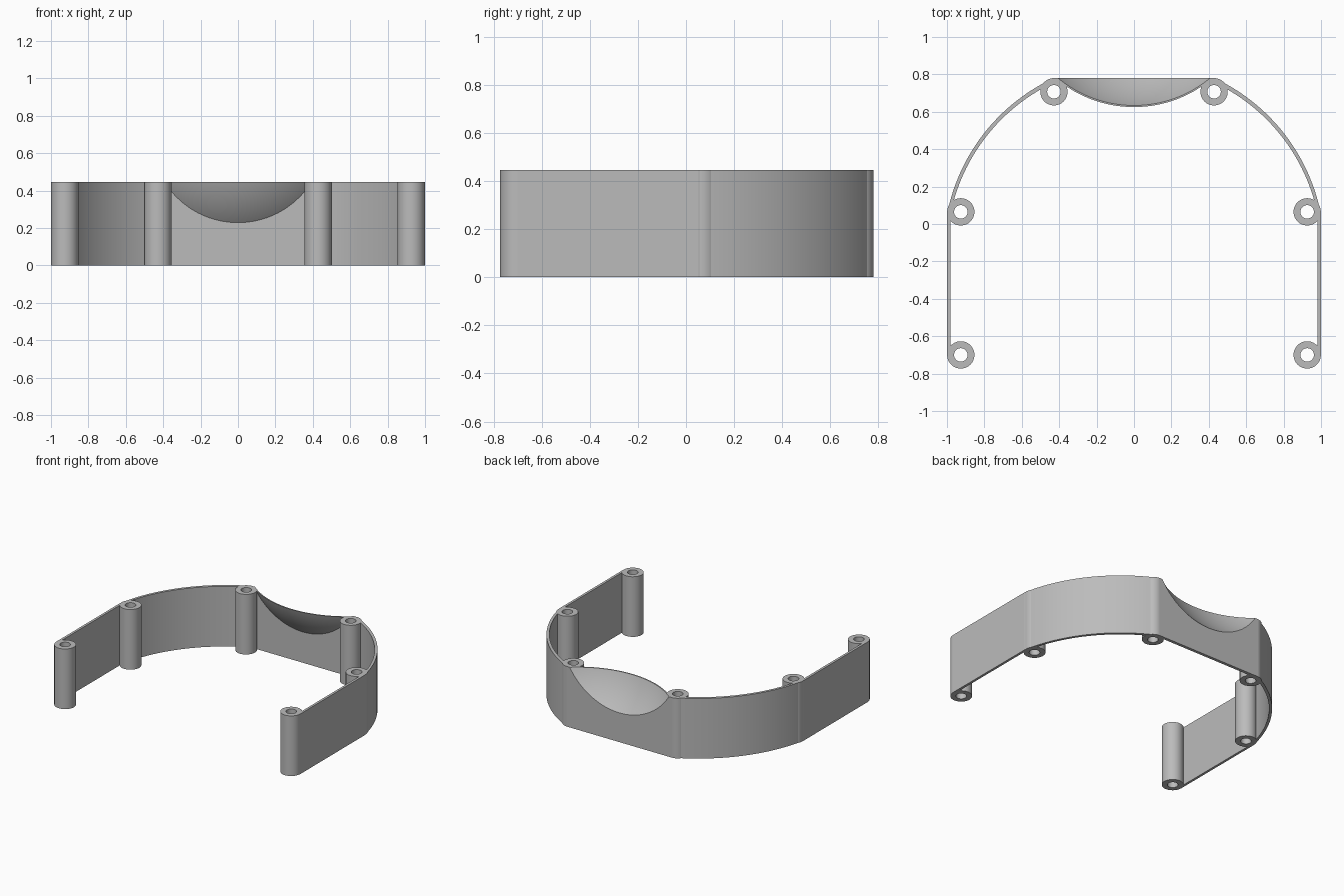
import bpy
import bmesh
from math import sin, cos, atan2, hypot

old = bpy.data.objects.get("Cube")
if old:
    bpy.data.objects.remove(old, do_unlink=True)

HEIGHT = 0.445
BACK_Y = 0.78
CORNER_X = 0.43
BEND_Y = 0.05
FRONT_Y = -0.70
ARC_Y = -0.1435
SCOOP = (0, 1.271, 0.6925)
SCOOP_R = 0.692
SHELL = 0.008

grey = bpy.data.materials.new("plain grey")
grey.use_nodes = True
grey.diffuse_color = (0.5, 0.5, 0.5, 1)
grey.node_tree.nodes["Principled BSDF"].inputs["Base Color"].default_value = (0.5, 0.5, 0.5, 1)


def finish(name, bm):
    bmesh.ops.recalc_face_normals(bm, faces=bm.faces)
    mesh = bpy.data.meshes.new(name)
    bm.to_mesh(mesh)
    bm.free()
    mesh.materials.append(grey)
    obj = bpy.data.objects.new(name, mesh)
    bpy.context.collection.objects.link(obj)
    return obj


def activate(obj):
    bpy.ops.object.select_all(action="DESELECT")
    obj.select_set(True)
    bpy.context.view_layer.objects.active = obj


def combine(obj, other, operation):
    activate(obj)
    mod = obj.modifiers.new("cut", "BOOLEAN")
    mod.object, mod.operation, mod.solver = other, operation, "EXACT"
    bpy.ops.object.modifier_apply(modifier=mod.name)


def ball(name, radius):
    bm = bmesh.new()
    bmesh.ops.create_uvsphere(bm, u_segments=128, v_segments=64, radius=radius)
    bmesh.ops.translate(bm, verts=bm.verts, vec=SCOOP)
    obj = finish(name, bm)
    obj.hide_render = True
    return obj


def half_outline(side_x, bend_y, corner_x, back_y):
    """Straight side, arc about the centre line, then the back corner."""
    a0 = atan2(bend_y - ARC_Y, side_x)
    a1 = atan2(back_y - ARC_Y, corner_x)
    r = hypot(side_x, bend_y - ARC_Y)
    r1 = hypot(corner_x, back_y - ARC_Y)
    pts = [(side_x, FRONT_Y)]
    for i in range(33):
        t = i / 32
        a, rad = a0 + (a1 - a0) * t, r + (r1 - r) * t
        pts.append((rad * cos(a), ARC_Y + rad * sin(a)))
    return pts


def mirrored(pts):
    return pts + [(-x, y) for x, y in reversed(pts)]


# Thin curved wall
outer = mirrored(half_outline(1.0, BEND_Y, CORNER_X, BACK_Y))
inner = mirrored(half_outline(0.982, BEND_Y, CORNER_X - 0.005, BACK_Y - 0.022))
bm = bmesh.new()
base = bm.faces.new([bm.verts.new((x, y, 0)) for x, y in outer + inner[::-1]])
top = bmesh.ops.extrude_face_region(bm, geom=[base])["geom"]
bmesh.ops.translate(bm, verts=[v for v in top if isinstance(v, bmesh.types.BMVert)],
                    vec=(0, 0, HEIGHT))
wall = finish("wall", bm)


# Hollow screw posts
def tube(name, x, y, radius=0.073, bore=0.036, segments=48):
    bm = bmesh.new()
    rings = []
    for r, z in ((radius, 0), (radius, HEIGHT), (bore, HEIGHT), (bore, 0)):
        ring = bmesh.ops.create_circle(bm, segments=segments, radius=r)["verts"]
        bmesh.ops.translate(bm, verts=ring, vec=(x, y, z))
        rings.append(ring)
    for i in range(4):
        a, b = rings[i], rings[(i + 1) % 4]
        for j in range(segments):
            k = (j + 1) % segments
            bm.faces.new((a[j], a[k], b[k], b[j]))
    return finish(name, bm)


posts = {}
for place, x, y in (("front", 0.926, FRONT_Y), ("middle", 0.926, 0.065), ("back", 0.428, 0.707)):
    for side, sign in (("left", 1), ("right", -1)):
        posts[place, side] = tube(f"{place}_{side}_post", sign * x, y)

# Scooped bowl sunk into the top of the back wall
scoop_outer = ball("scoop_outer_cutter", SCOOP_R)
scoop_inner = ball("scoop_inner_cutter", SCOOP_R - SHELL)
bm = bmesh.new()
bmesh.ops.create_cube(bm, size=1)
bmesh.ops.scale(bm, verts=bm.verts, vec=(0.85, 0.28, 0.3))
bmesh.ops.translate(bm, verts=bm.verts, vec=(0, BACK_Y - 0.14, HEIGHT - 0.15))
bowl = finish("scoop_bowl", bm)
combine(bowl, scoop_outer, "INTERSECT")
combine(bowl, scoop_inner, "DIFFERENCE")
for part in (wall, posts["back", "left"], posts["back", "right"]):
    combine(part, scoop_inner, "DIFFERENCE")
for cutter in (scoop_outer, scoop_inner):
    bpy.data.objects.remove(cutter, do_unlink=True)

# Smooth curved surfaces, crisp edges
for obj in (wall, bowl, *posts.values()):
    activate(obj)
    bpy.ops.object.shade_smooth_by_angle(angle=0.16)
